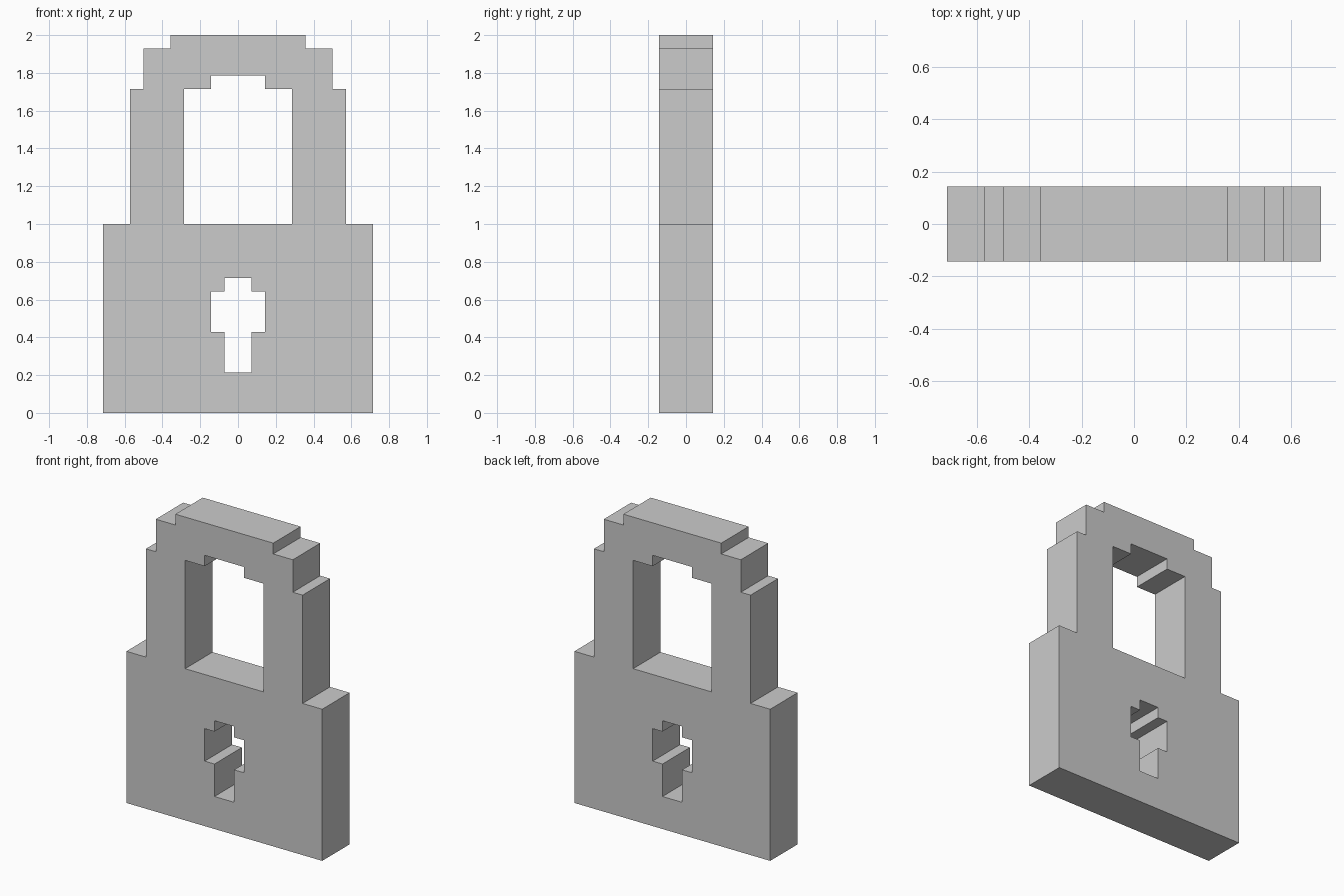
import bpy, bmesh, math
from mathutils import Matrix

if "Cube" in bpy.data.objects:
    bpy.data.objects.remove(bpy.data.objects["Cube"])

U = 1 / 14  # one step of the stepped design

grey = bpy.data.materials.new("light_grey")
grey.diffuse_color = (0.6, 0.6, 0.6, 1)
grey.use_nodes = True
grey.node_tree.nodes["Principled BSDF"].inputs["Base Color"].default_value = grey.diffuse_color

# Right halves of the symmetric profiles, bottom to top, in steps (x, z)
outline = [(10, 0), (10, 14), (8, 14), (8, 24), (7, 24), (7, 27), (5, 27), (5, 28)]
shackle_opening = [(4, 14), (4, 24), (2, 24), (2, 25)]
keyhole = [(1, 3), (1, 6), (2, 6), (2, 9), (1, 9), (1, 10)]

# Filled profile with the two openings, extruded to thickness
curve = bpy.data.curves.new("padlock_profile", "CURVE")
curve.dimensions = "2D"
curve.fill_mode = "BOTH"
curve.extrude = 2 * U
for half in (outline, shackle_opening, keyhole):
    pts = half + [(-x, z) for x, z in reversed(half)]
    spline = curve.splines.new("POLY")
    spline.points.add(len(pts) - 1)
    for p, (x, z) in zip(spline.points, pts):
        p.co = (x * U, z * U, 0, 1)
    spline.use_cyclic_u = True

helper = bpy.data.objects.new("profile_helper", curve)
bpy.context.collection.objects.link(helper)
bpy.context.view_layer.update()
mesh = bpy.data.meshes.new_from_object(
    helper.evaluated_get(bpy.context.evaluated_depsgraph_get()))
bpy.data.objects.remove(helper)

# Padlock: stand the slab upright and join its seams
bm = bmesh.new()
bm.from_mesh(mesh)
bm.transform(Matrix.Rotation(math.pi / 2, 4, "X"))
bmesh.ops.remove_doubles(bm, verts=bm.verts, dist=1e-4)
bmesh.ops.recalc_face_normals(bm, faces=bm.faces)
for f in bm.faces:
    f.smooth = False
    f.material_index = 0
bm.to_mesh(mesh)
bm.free()
mesh.materials.clear()
mesh.materials.append(grey)
mesh.name = "padlock"
bpy.context.collection.objects.link(bpy.data.objects.new("padlock", mesh))
